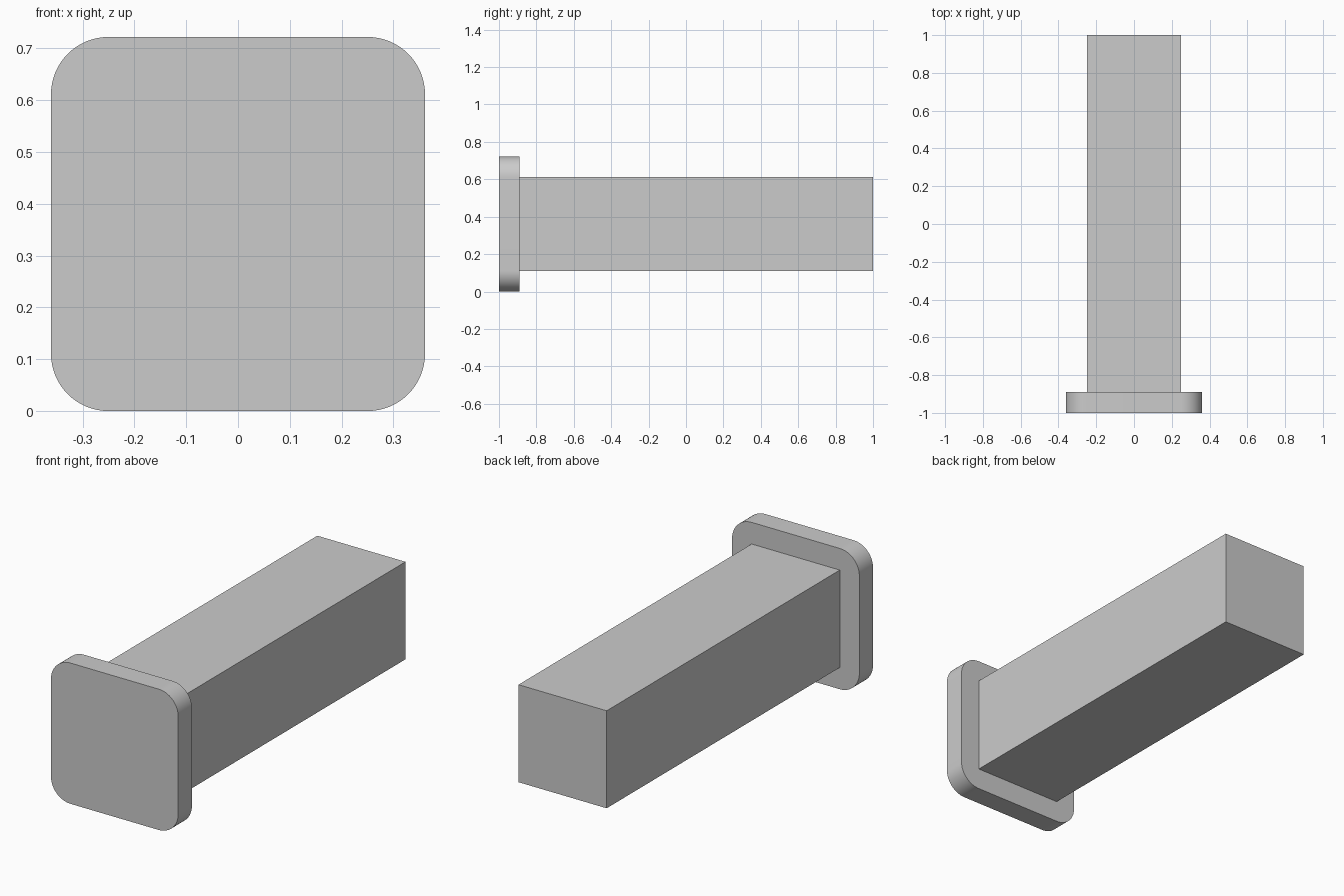
import bpy, bmesh, math

if "Cube" in bpy.data.objects:
    bpy.data.objects.remove(bpy.data.objects["Cube"])

HALF = 0.361      # half width of the end plate
RADIUS = 0.111    # corner radius of the end plate
THICK = 0.111     # plate thickness
BEAM = 0.25       # half width of the beam
STEPS = 16        # segments per rounded corner

grey = bpy.data.materials.new("grey")
grey.diffuse_color = (0.6, 0.6, 0.6, 1)
grey.use_nodes = True
grey.node_tree.nodes["Principled BSDF"].inputs["Base Color"].default_value = grey.diffuse_color


def extrude_profile(name, points, y0, y1):
    """Extrude an x-z outline along y into a closed solid."""
    bm = bmesh.new()
    face = bm.faces.new([bm.verts.new((x, y0, z)) for x, z in points])
    new = bmesh.ops.extrude_face_region(bm, geom=[face])["geom"]
    verts = [v for v in new if isinstance(v, bmesh.types.BMVert)]
    bmesh.ops.translate(bm, verts=verts, vec=(0, y1 - y0, 0))
    bmesh.ops.recalc_face_normals(bm, faces=bm.faces)
    mesh = bpy.data.meshes.new(name)
    bm.to_mesh(mesh)
    bm.free()
    mesh.materials.append(grey)
    obj = bpy.data.objects.new(name, mesh)
    bpy.context.collection.objects.link(obj)
    return obj


# Rounded square end plate
c = HALF - RADIUS
outline = []
for i, (sx, sz) in enumerate([(1, 1), (-1, 1), (-1, -1), (1, -1)]):
    for k in range(STEPS + 1):
        a = math.radians(90) * (i + k / STEPS)
        outline.append((sx * c + RADIUS * math.cos(a),
                        HALF + sz * c + RADIUS * math.sin(a)))
plate = extrude_profile("end_plate", outline, -1, -1 + THICK)
bpy.context.view_layer.objects.active = plate
plate.select_set(True)
bpy.ops.object.shade_smooth_by_angle(angle=math.radians(30))

# Square beam
square = [(sx * BEAM, HALF + sz * BEAM)
          for sx, sz in [(1, 1), (-1, 1), (-1, -1), (1, -1)]]
extrude_profile("beam", square, -1 + THICK, 1)
